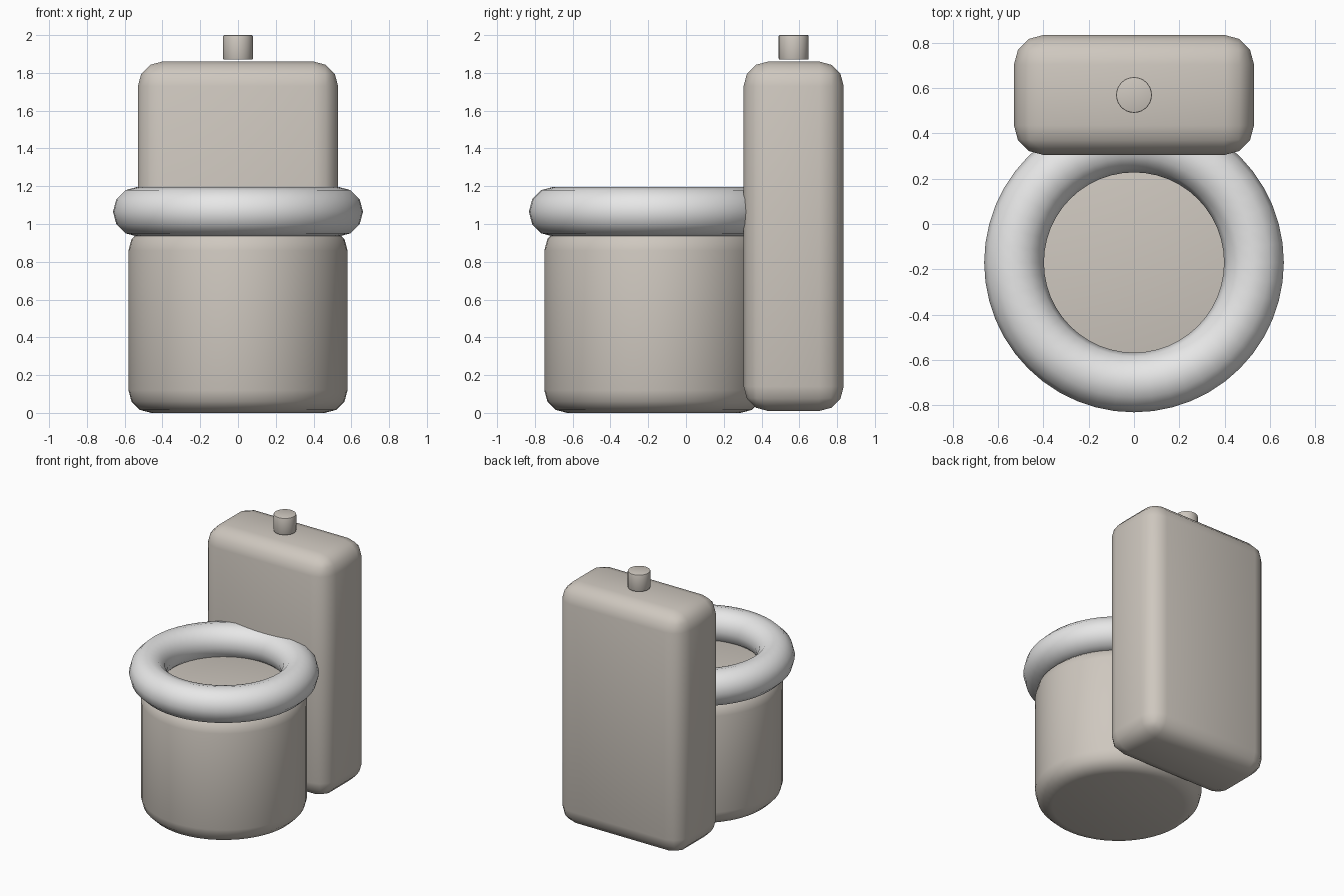
import bpy
import math

cube = bpy.data.objects.get("Cube")
if cube:
    bpy.data.objects.remove(cube, do_unlink=True)


def make_material(name, rgb):
    mat = bpy.data.materials.new(name)
    mat.use_nodes = True
    colour = (*rgb, 1.0)
    mat.diffuse_color = colour
    mat.node_tree.nodes["Principled BSDF"].inputs["Base Color"].default_value = colour
    return mat


def finish(name, mat, bevel=0.0, segments=3):
    """Name, colour, round the sharp edges and smooth the active object."""
    obj = bpy.context.object
    obj.name = name
    obj.data.materials.append(mat)
    bpy.ops.object.transform_apply(location=False, rotation=False, scale=True)
    if bevel:
        mod = obj.modifiers.new("Rounding", "BEVEL")
        mod.width = bevel
        mod.segments = segments
        mod.limit_method = "ANGLE"
        mod.angle_limit = math.radians(40)
        bpy.ops.object.modifier_apply(modifier=mod.name)
    bpy.ops.object.shade_smooth_by_angle(angle=math.radians(40))
    return obj


ceramic = make_material("warm ceramic", (0.62, 0.575, 0.52))
white = make_material("seat white", (0.8, 0.8, 0.8))

BOWL_Y = -0.17
TANK_Y = 0.57

# Round bowl base
bpy.ops.mesh.primitive_cylinder_add(vertices=48, radius=0.58, depth=0.98,
                                    location=(0, BOWL_Y, 0.49))
finish("bowl", ceramic, 0.12)

# Ring seat
bpy.ops.mesh.primitive_torus_add(major_segments=48, minor_segments=12,
                                 major_radius=0.53, minor_radius=0.132,
                                 location=(0, BOWL_Y, 1.065))
finish("seat", white)

# Rounded upright tank
bpy.ops.mesh.primitive_cube_add(size=1, location=(0, TANK_Y, 0.935))
bpy.context.object.scale = (1.06, 0.53, 1.85)
finish("tank", ceramic, 0.13)

# Flush button hovering just above the tank lid
bpy.ops.mesh.primitive_cylinder_add(vertices=32, radius=0.079, depth=0.13,
                                    location=(0, TANK_Y, 1.935))
finish("flush_button", ceramic, 0.006, 2)
